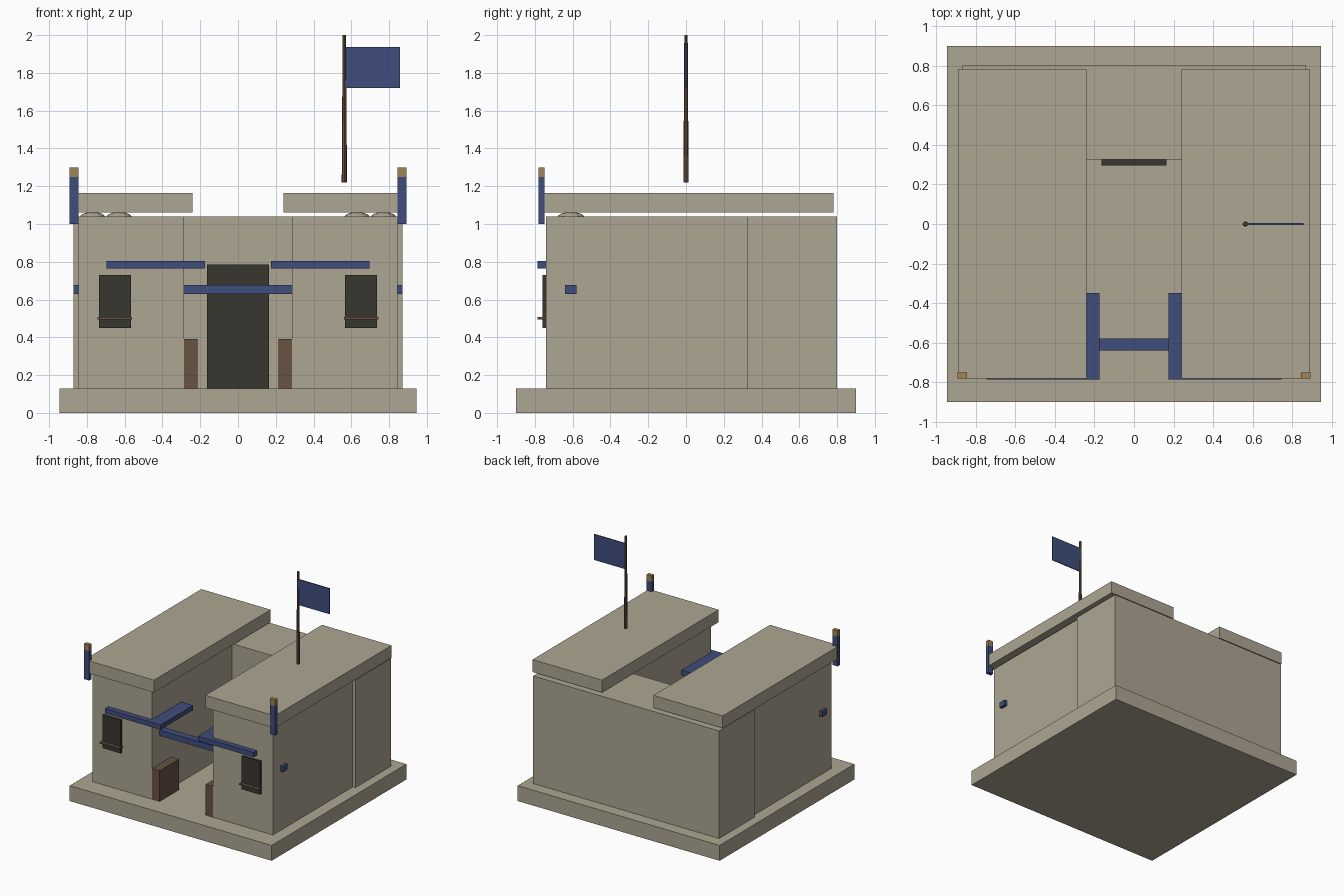
import bpy, bmesh
from mathutils import Matrix

if "Cube" in bpy.data.objects:
    bpy.data.objects.remove(bpy.data.objects["Cube"])


def material(name, rgb):
    m = bpy.data.materials.new(name)
    m.diffuse_color = (*rgb, 1)
    m.use_nodes = True
    m.node_tree.nodes["Principled BSDF"].inputs["Base Color"].default_value = m.diffuse_color
    return m


STONE = material("stone", (0.42, 0.38, 0.29))
DARK = material("dark", (0.04, 0.037, 0.03))
BLUE = material("blue", (0.05, 0.075, 0.2))
BROWN = material("brown", (0.14, 0.085, 0.055))
GOLD = material("gold", (0.35, 0.23, 0.09))


def finish(bm, name, mat):
    me = bpy.data.meshes.new(name)
    bm.to_mesh(me)
    bm.free()
    me.materials.append(mat)
    ob = bpy.data.objects.new(name, me)
    bpy.context.collection.objects.link(ob)
    return ob


def box(name, x, y, z, mat):
    """Box from (min, max) ranges on each axis."""
    bm = bmesh.new()
    c = [(r[0] + r[1]) / 2 for r in (x, y, z)]
    s = [abs(r[1] - r[0]) for r in (x, y, z)]
    bmesh.ops.create_cube(bm, size=1, matrix=Matrix.Translation(c) @ Matrix.Diagonal((*s, 1)))
    return finish(bm, name, mat)


def pair(name, x, y, z, mat):
    """Left and right copies of a box."""
    for side, s in (("right", 1), ("left", -1)):
        box(f"{name}_{side}", (s * x[0], s * x[1]), y, z, mat)


# Base, rear hall and two front wings around the courtyard
box("base", (-0.945, 0.945), (-0.9, 0.9), (0, 0.13), STONE)
box("rear_hall", (-0.87, 0.87), (0.325, 0.8), (0.13, 1.04), STONE)
pair("wing", (0.285, 0.845), (-0.74, 0.325), (0.13, 1.04), STONE)
pair("roof_slab", (0.24, 0.89), (-0.78, 0.78), (1.06, 1.165), STONE)

# Door, windows and sills
box("door", (-0.165, 0.165), (0.295, 0.325), (0.13, 0.785), DARK)
pair("window", (0.567, 0.737), (-0.76, -0.735), (0.45, 0.73), DARK)
pair("window_sill", (0.56, 0.745), (-0.785, -0.74), (0.495, 0.507), BROWN)

# Blue awnings, cross beam and brown crates set into the wings
pair("awning", (0.175, 0.695), (-0.785, -0.35), (0.765, 0.805), BLUE)
box("cross_beam", (-0.87, 0.87), (-0.64, -0.58), (0.63, 0.677), BLUE)
pair("crate", (0.215, 0.65), (-0.739, -0.48), (0.13, 0.39), BROWN)

# Corner posts with gold caps
pair("corner_post", (0.845, 0.893), (-0.782, -0.75), (1.0, 1.25), BLUE)
pair("post_cap", (0.845, 0.893), (-0.782, -0.75), (1.25, 1.3), GOLD)

# Low rounded bags tucked between wings and roofs
for i, x in enumerate((-0.77, -0.63, 0.63, 0.77)):
    bm = bmesh.new()
    bmesh.ops.create_uvsphere(
        bm, u_segments=12, v_segments=8, radius=1,
        matrix=Matrix.Translation((x, -0.61, 1.035)) @ Matrix.Diagonal((0.068, 0.072, 0.028, 1)))
    finish(bm, f"roof_bag_{i}", STONE)

# Flagpole and flag
bm = bmesh.new()
bmesh.ops.create_cone(bm, cap_ends=True, segments=8, radius1=0.014, radius2=0.009,
                      depth=0.78, matrix=Matrix.Translation((0.563, 0, 1.61)))
finish(bm, "flagpole", BROWN)
box("flag", (0.568, 0.857), (-0.004, 0.004), (1.72, 1.937), BLUE)
